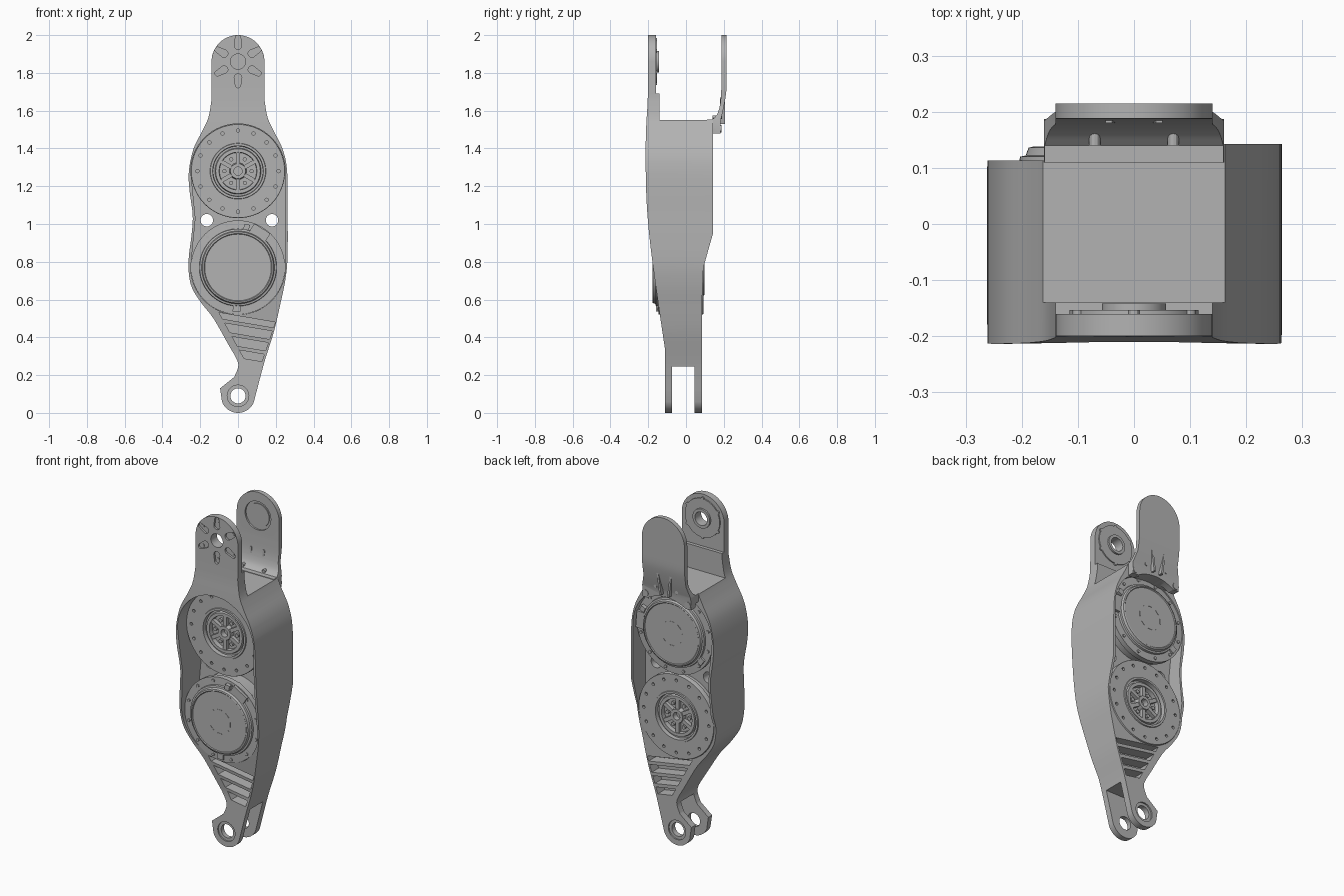
import bpy, bmesh
from math import sin, cos, pi, radians
from mathutils import Vector

if "Cube" in bpy.data.objects:
    bpy.data.objects.remove(bpy.data.objects["Cube"])

metal = bpy.data.materials.new("machined grey")
metal.use_nodes = True
metal.diffuse_color = (0.45, 0.45, 0.45, 1)
metal.node_tree.nodes["Principled BSDF"].inputs["Base Color"].default_value = metal.diffuse_color


def finish(name, bm):
    bmesh.ops.recalc_face_normals(bm, faces=bm.faces)
    mesh = bpy.data.meshes.new(name)
    bm.to_mesh(mesh)
    bm.free()
    mesh.materials.append(metal)
    ob = bpy.data.objects.new(name, mesh)
    bpy.context.collection.objects.link(ob)
    return ob


def solid(name, pts, a, b, side=False):
    """Extrude a flat profile: (x, z) along y, or (y, z) along x when side."""
    bm = bmesh.new()
    place = (lambda u, v, d: (d, u, v)) if side else (lambda u, v, d: (u, d, v))
    face = bm.faces.new([bm.verts.new(place(u, v, a)) for u, v in pts])
    new = bmesh.ops.extrude_face_region(bm, geom=[face])["geom"]
    bmesh.ops.translate(bm, vec=Vector(place(0, 0, b - a)),
                        verts=[g for g in new if isinstance(g, bmesh.types.BMVert)])
    return finish(name, bm)


def arc(x, z, r, start, end, n):
    angles = [radians(start + (end - start) * i / n) for i in range(n + 1)]
    return [(x + r * cos(t), z + r * sin(t)) for t in angles]


def disc(name, x, z, r, a, b, n=40):
    return solid(name, arc(x, z, r, 0, 360, n)[:-1], a, b)


def bar(name, x, z, angle, length, width, a, b):
    """Rectangle in the front plane, turned about its centre."""
    c, s = cos(radians(angle)), sin(radians(angle))
    corners = [(i * length / 2, j * width / 2) for i, j in ((-1, -1), (1, -1), (1, 1), (-1, 1))]
    return solid(name, [(x + u * c - v * s, z + u * s + v * c) for u, v in corners], a, b)


def smooth(pts, n=5):
    """Rounded path through a few points."""
    p = [Vector(q) for q in [pts[0], *pts, pts[-1]]]
    out = []
    for i in range(1, len(p) - 2):
        for k in range(n):
            t = k / n
            q = (2 * p[i] + (p[i + 1] - p[i - 1]) * t
                 + (2 * p[i - 1] - 5 * p[i] + 4 * p[i + 1] - p[i + 2]) * t * t
                 + (3 * p[i] - p[i - 1] - 3 * p[i + 1] + p[i + 2]) * t ** 3) / 2
            out.append((q.x, q.y))
    return out + [tuple(pts[-1])]


def boolean(target, cutters, mode="DIFFERENCE"):
    bpy.ops.object.select_all(action="DESELECT")
    for c in cutters:
        c.select_set(True)
    bpy.context.view_layer.objects.active = cutters[0]
    if len(cutters) > 1:
        bpy.ops.object.join()
    cutter = cutters[0]
    mod = target.modifiers.new("cut", "BOOLEAN")
    mod.operation, mod.solver, mod.object = mode, "EXACT", cutter
    bpy.context.view_layer.objects.active = target
    bpy.ops.object.modifier_apply(modifier=mod.name)
    bpy.data.objects.remove(cutter)


def ring_points(z, r, n, offset=0):
    for i in range(n):
        t = offset + 360 * i / n
        yield r * cos(radians(t)), z + r * sin(radians(t)), t


UPPER, LOWER, HINGE, PIVOT = 1.28, 0.77, 1.86, 0.09

# Housing: front outline crossed with the side profile
left = smooth([(-.14, 1.66), (-.155, 1.57), (-.185, 1.5), (-.235, 1.4), (-.26, UPPER), (-.257, 1.18),
               (-.24, 1.05), (-.245, .95), (-.262, .8), (-.25, .68), (-.2, .59), (-.13, .5),
               (-.05, .36), (-.005, .28), (0, .24), (-.02, .19)])
right = smooth([(.1, .12), (.14, .27), (.19, .43), (.225, .58), (.25, .7), (.262, .82), (.263, 1.05),
                (.26, UPPER), (.235, 1.4), (.185, 1.5), (.155, 1.57), (.14, 1.66)])
outline = left + [(-.095, .13)] + arc(0, PIVOT, .09, 200, 340, 16) + right + arc(0, HINGE, .14, 0, 180, 24)
housing = solid("housing", outline, -.4, .4)
front_edge = smooth([(-.11, .33), (-.15, .6), (-.19, .9), (-.21, 1.15), (-.213, 1.45), (-.203, 1.65), (-.2, 1.8)])
profile = [(-.11, -.1)] + front_edge + [(-.2, 2.1), (-.16, 2.1), (-.16, 1.69), (-.14, 1.69), (-.14, 1.55),
           (.143, 1.55), (.143, .95), (.092, .77), (.085, .6), (.085, -.1), (.045, -.1),
           (.045, .245), (-.075, .245), (-.075, -.1)]
boolean(housing, [solid("side", profile, -.5, .5, True)], "INTERSECT")
boolean(housing, [solid("low_wall", [(.113, .6), (.4, .6), (.4, 1.7), (.113, 1.7)], -.5, .15, True)])

# Open motor bay, with a window in the top deck
bay = arc(0, UPPER, .25, 0, 180, 40) + [(-.225, 1.03)] + arc(0, LOWER, .25, 180, 360, 40)
boolean(housing, [solid("bay", bay, -.5, .5)])
window = [(y + r * cos(radians(t)), x + r * sin(radians(t))) for y, x, r, t0 in
          ((.045, .095, .02, 0), (-.065, .095, .02, 90), (-.065, -.09, .02, 180), (.045, -.09, .02, 270))
          for t in range(t0, t0 + 91, 30)]
hole = solid("window", window, 1.4, 1.7, True)
for v in hole.data.vertices:
    v.co = (v.co.z, v.co.y, v.co.x)
boolean(housing, [hole])

# Sloping pockets that leave ribs above the fork, on both faces
pockets = []
for low, high in ((.285, .325), (.345, .39), (.41, .455), (.475, .505)):
    pts = []
    for z, sides in ((low, (0, 1)), (high, (1, 0))):
        for s in sides:
            x = .125 + (z - .28) * .32 if s else .035 - (z - .28) * .6
            pts.append((x, z - .17 * (x - .05)))
    pockets += [solid("pocket", pts, -.4, -.04), solid("pocket", pts, .02, .4)]
boolean(housing, pockets)

# Fork bore and its seats
boolean(housing, [disc("bore", 0, PIVOT, .04, -.4, .4)])
boolean(housing, [disc("seat", 0, PIVOT, .057, -.4, -.102), disc("seat", 0, PIVOT, .057, .077, .4)])

# Front hinge: bore, six radial slots and their screws
boolean(housing, [disc("hinge_bore", 0, HINGE, .04, -.4, 0)])
slots = []
for x, z, t in ring_points(HINGE, .105, 6, 30):
    a = arc(x + .02 * cos(radians(t)), z + .02 * sin(radians(t)), .014, t - 90, t + 90, 8)
    b = arc(x - .02 * cos(radians(t)), z - .02 * sin(radians(t)), .02, t + 90, t + 270, 8)
    slots.append(solid("slot", a + b, -.4, -.188))
boolean(housing, slots)
for x, z, t in ring_points(HINGE, .115, 6, 30):
    disc("hinge_screw", x, z, .01, -.192, -.153, 12)
flange = disc("hinge_flange", 0, HINGE, .115, -.162, -.153)
boss = disc("hinge_boss", 0, HINGE, .057, -.162, -.142)
for part in (flange, boss):
    boolean(part, [disc("bore", 0, HINGE, .04, -.4, 0)])

# Web between the motors with two through holes
web = solid("web", bay, -.025, .025)
boolean(web, [disc("hole", x, 1.02, .033, -.2, .2) for x in (-.165, .18)])


def motor(name, z, face, d):
    """Turned motor body; face is the output side, d points to the cap side."""
    section = [(0, .035), (.022, .035), (.022, .002), (.04, .002), (.045, .03), (.098, .03), (.1, .004),
               (.118, .004), (.122, .018), (.132, .018), (.134, -.006), (.146, -.006), (.148, 0), (.247, 0),
               (.249, .004), (.249, .03), (.232, .032), (.232, .205), (.249, .207), (.249, .238), (.205, .24),
               (.203, .252), (.193, .254), (.188, .268), (.18, .27), (.176, .266), (0, .266)]
    bm = bmesh.new()
    ring = [bm.verts.new((r, face + d * t, z)) for r, t in section]
    edges = [bm.edges.new(pair) for pair in zip(ring, ring[1:])]
    bmesh.ops.spin(bm, geom=ring + edges, cent=(0, 0, z), axis=(0, 1, 0), angle=2 * pi, steps=72)
    bmesh.ops.remove_doubles(bm, verts=bm.verts, dist=.0002)
    bmesh.ops.dissolve_degenerate(bm, dist=.0001, edges=bm.edges)
    body = finish(name, bm)

    def span(t0, t1):
        return sorted((face + d * t0, face + d * t1))
    boolean(body, [disc("hole", x, y, .009, *span(-.02, .015), 12) for x, y, t in ring_points(z, .215, 16)])
    for x, y, t in ring_points(z, .07, 6, 30):
        bar(name + "_spoke", x, y, t, .06, .022, *span(.008, .035))
    for x, y, t in ring_points(z, .072, 6, 60):
        disc(name + "_hub_screw", x, y, .011, *span(.016, .035), 12)
    for x, y, t in ring_points(z, .228, 12, 15):
        disc(name + "_cap_screw", x, y, .009, *span(.23, .245), 12)
    for x, y, t in ring_points(z, .07, 8):
        bar(name + "_cap_mark", x, y, t + 90, .03, .004, *span(.264, .268))
    return span


# Motors face opposite ways, each with a cable clip beside its cap
for name, z, face, d, angle in (("upper_motor", UPPER, -.132, 1, 5), ("lower_motor", LOWER, .092, -1, 58)):
    span = motor(name, z, face, d)
    for turn, length, width, top in ((0, .05, .1, .255), (20, .03, .03, .262), (-150, .03, .04, .25)):
        t = radians(angle + turn)
        bar(name + "_clip", .218 * cos(t), z + .218 * sin(t), angle + turn, length, width, *span(.2, top))

# Rear hinge plate, curving in to a foot that clears the upper motor
plate = solid("rear_plate", [(-.14, 1.62), (-.16, 1.55), (-.16, 1.48), (.16, 1.48), (.16, 1.55), (.14, 1.62)]
              + arc(0, HINGE, .14, 0, 180, 32), 0, .4)
outer = smooth([(.215, 1.78), (.213, 1.7), (.2, 1.62), (.184, 1.55)])
inner = smooth([(.14, 1.553), (.167, 1.585), (.183, 1.65), (.188, 1.75)])
section = [(.215, 2.1)] + outer + [(.18, 1.4), (.14, 1.4), (.14, 1.505), (.11, 1.505), (.11, 1.553)] + inner
boolean(plate, [solid("section", section + [(.188, 2.1)], -.3, .3, True)], "INTERSECT")
boolean(plate, [disc("clearance", 0, UPPER, .235, 0, .4, 64)])
boolean(plate, [disc("recess", 0, HINGE, .085, .1, .198)])
disc("rear_plate_pad", 0, HINGE, .07, .193, .203)
for s in (-1, 1):
    bar("rear_rib", s * .035, 1.6, 90 - s * 8, .14, .012, .18, .207)
    disc("foot_screw", s * .14, 1.505, .02, .17, .187, 16)
    disc("foot_bolt", s * .07, 1.565, .01, .14, .19, 12)

# Smooth round surfaces, keep machined edges crisp
bpy.ops.object.select_all(action="DESELECT")
for ob in bpy.context.collection.objects:
    if ob.type == "MESH":
        ob.select_set(True)
        bpy.context.view_layer.objects.active = ob
bpy.ops.object.shade_smooth_by_angle(angle=radians(30))
